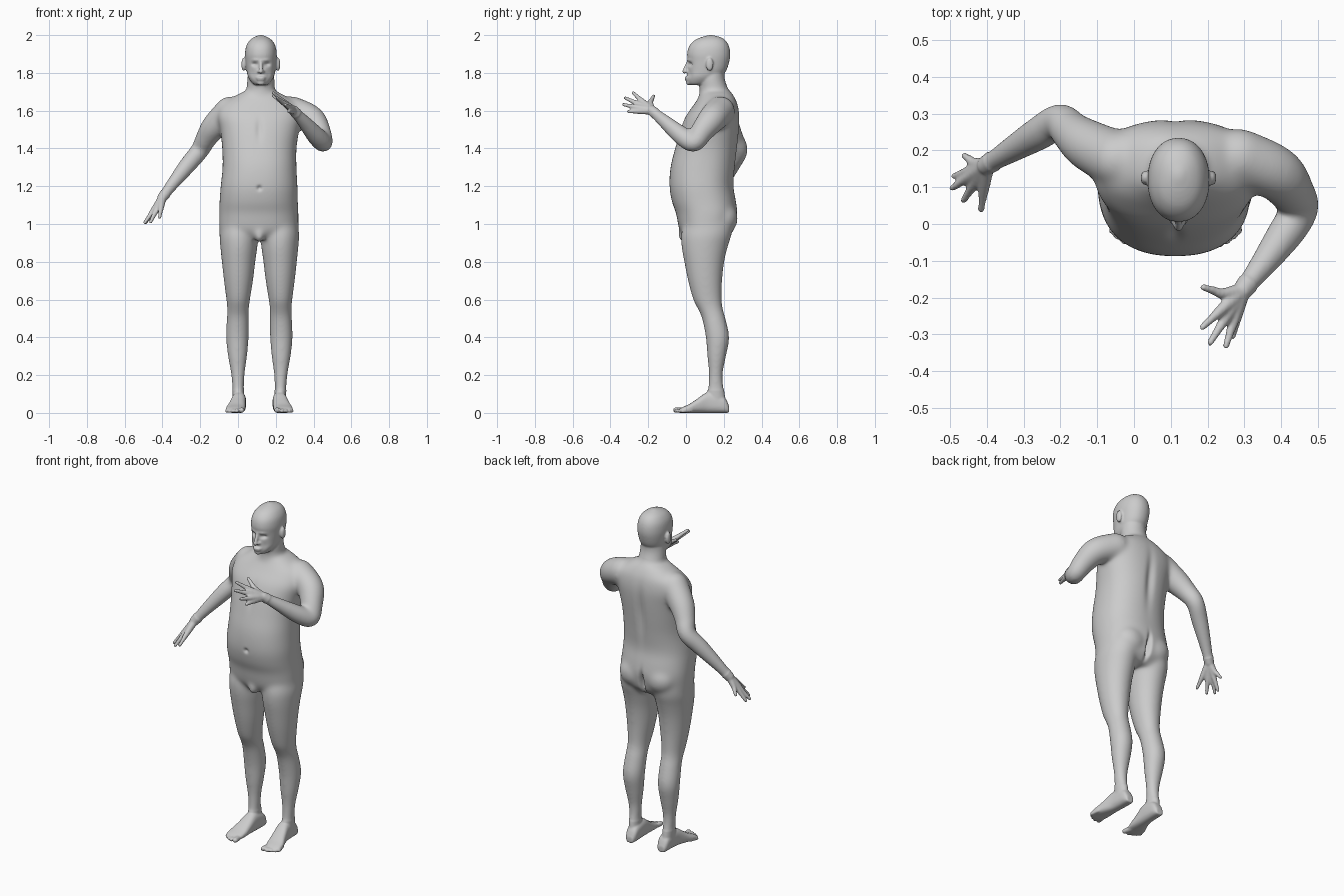
import bpy, bmesh, math
from mathutils import Vector, Matrix

bm = bmesh.new()
MID = 0.113          # body centre line in x


def spline(rows, n=5):
    """Catmull-Rom interpolation of rows of numbers."""
    out = []
    for i in range(len(rows) - 1):
        a, b, c, d = (rows[max(0, min(len(rows) - 1, i + k))] for k in (-1, 0, 1, 2))
        for s in range(n):
            t = s / n
            out.append([0.5 * (2 * q + (r - p) * t + (2 * p - 5 * q + 4 * r - u) * t * t
                               + (3 * q - p - 3 * r + u) * t ** 3)
                        for p, q, r, u in zip(a, b, c, d)])
    return out + [list(rows[-1])]


def skin(rings, power=2.0, seg=40):
    """Loft closed rings given as (centre, u axis, v axis)."""
    def sp(w):
        return math.copysign(abs(w) ** (2 / power), w)
    loops = []
    for c, u, v in rings:
        loops.append([bm.verts.new(c + u * sp(math.cos(k * math.tau / seg))
                                   + v * sp(math.sin(k * math.tau / seg))) for k in range(seg)])
    for a, b in zip(loops, loops[1:]):
        for k in range(seg):
            j = (k + 1) % seg
            bm.faces.new((a[k], a[j], b[j], b[k]))
    bm.faces.new(loops[0][::-1])
    bm.faces.new(loops[-1])


def stack(rows, power=2.0, flip=False):
    """Horizontal sections: z, x min, x max, y min, y max."""
    rings = []
    for z, x0, x1, y0, y1 in spline(rows):
        cx = (x0 + x1) / 2
        rings.append((Vector((2 * MID - cx if flip else cx, (y0 + y1) / 2, z)),
                      Vector(((x1 - x0) / 2, 0, 0)), Vector((0, (y1 - y0) / 2, 0))))
    skin(rings, power)


def ball(c, r):
    bmesh.ops.create_uvsphere(bm, u_segments=24, v_segments=16, radius=1,
                              matrix=Matrix.Translation(c) @ Matrix.Diagonal((*r, 1)))


def tube(rows, seg=24):
    """Round limb through x, y, z, radius with rounded ends."""
    pts = spline(rows)
    rings = []
    for i, p in enumerate(pts):
        a, b = Vector(pts[max(0, i - 1)][:3]), Vector(pts[min(len(pts) - 1, i + 1)][:3])
        q = (b - a).to_track_quat('Z', 'Y')
        rings.append((Vector(p[:3]), q @ Vector((p[3], 0, 0)), q @ Vector((0, p[3], 0))))
    skin(rings, 2, seg)
    for p in (pts[0], pts[-1]):
        ball(p[:3], (p[3],) * 3)


# torso
stack([(.92, -.06, .286, .0, .21), (.96, -.096, .318, -.03, .25), (1.0, -.10, .32, -.042, .262),
       (1.06, -.10, .32, -.054, .272), (1.12, -.098, .317, -.075, .265), (1.2, -.092, .315, -.088, .252),
       (1.3, -.082, .31, -.082, .26), (1.4, -.084, .31, -.058, .272), (1.5, -.095, .325, -.03, .282),
       (1.57, -.11, .338, -.002, .284), (1.63, -.09, .32, .04, .275), (1.67, -.03, .265, .066, .258),
       (1.70, .025, .21, .08, .238)], 2.3)

# neck and head
stack([(1.64, .0, .24, .06, .26), (1.68, .03, .208, .068, .25), (1.72, .045, .195, .072, .222),
       (1.77, .05, .192, .07, .205), (1.82, .055, .187, .075, .205)])
stack([(1.735, .095, .149, .025, .10), (1.745, .077, .167, .012, .135), (1.775, .055, .188, .006, .18),
       (1.81, .046, .197, .010, .212), (1.86, .039, .203, .010, .229), (1.90, .037, .205, .006, .234),
       (1.94, .043, .199, .016, .228), (1.97, .060, .182, .042, .211), (1.988, .083, .159, .078, .184),
       (2.0, .112, .13, .122, .142)], 2.15)
HX = .121
tube([(HX, .012, 1.86, .008), (HX, .0, 1.83, .010), (HX, -.008, 1.808, .012)])        # nose
ball((HX, .004, 1.775), (.025, .012, .006))                                           # lips
ball((HX, .005, 1.764), (.022, .011, .006))
ball((HX, .014, 1.748), (.022, .014, .013))                                           # chin
for s in (-1, 1):
    ball((HX + s * .012, .005, 1.806), (.009, .010, .008))                            # nostrils
    ball((HX + s * .091, .125, 1.845), (.012, .020, .036))                            # ears

# chest, buttocks and groin
for s in (-1, 1):
    ball((MID + s * .095, .065, 1.475), (.09, .075, .07))
    ball((MID + s * .085, .19, 1.03), (.095, .085, .09))
ball((MID, -.008, .945), (.028, .036, .045))

# legs and feet, mirrored
leg = [(1.04, -.085, .10, .0, .25), (.95, -.098, .108, -.025, .243), (.88, -.094, .103, -.024, .222),
       (.8, -.086, .092, -.010, .203), (.7, -.075, .080, .010, .192), (.6, -.062, .064, .037, .19),
       (.55, -.058, .058, .062, .196), (.5, -.060, .058, .084, .21), (.4, -.064, .057, .104, .23),
       (.3, -.054, .049, .112, .213), (.2, -.037, .036, .120, .195), (.1, -.029, .032, .112, .205),
       (.04, -.028, .036, .10, .215)]
foot = [(.228, .008, .022, .036), (.205, .008, .033, .082), (.16, .007, .036, .105), (.11, .004, .038, .108),
        (.06, -.004, .044, .075), (.02, -.012, .050, .048), (-.015, -.017, .048, .032), (-.03, -.016, .042, .024)]
toes = [(.020, -.054, .0145), (-.006, -.054, .011), (-.027, -.045, .0105), (-.045, -.033, .010), (-.059, -.018, .010)]
for flip in (False, True):
    fx = (lambda x: 2 * MID - x) if flip else (lambda x: x)
    stack(leg, flip=flip)
    skin([(Vector((fx(x), y, h / 2)), Vector((w, 0, 0)), Vector((0, 0, h / 2)))
          for y, x, w, h in spline(foot)], 2.6)
    for x, y, r in toes:
        tube([(fx(x * .8 - .002), y + .045, .014, r), (fx(x), y, r, r)], 16)

# arms and hands: limb path, then thumb and finger tips
right_arm = [(-.045, .175, 1.597, .078), (-.125, .215, 1.515, .070), (-.17, .25, 1.45, .057),
             (-.202, .278, 1.39, .050), (-.26, .245, 1.32, .047), (-.34, .197, 1.22, .036), (-.40, .16, 1.14, .027)]
right_tips = [(-.46, .185, 1.055), (-.488, .130, 1.008), (-.493, .098, 1.008), (-.463, .064, 1.010), (-.415, .040, 1.035)]
left_arm = [(.285, .18, 1.597, .080), (.385, .138, 1.555, .075), (.43, .085, 1.49, .062),
            (.452, .042, 1.43, .051), (.415, -.02, 1.465, .051), (.35, -.11, 1.54, .038), (.295, -.18, 1.60, .027)]
left_tips = [(.188, -.172, 1.678), (.186, -.28, 1.695), (.207, -.322, 1.668), (.250, -.331, 1.632), (.268, -.305, 1.595)]
for arm, tips in ((right_arm, right_tips), (left_arm, left_tips)):
    tube(arm, 32)
    w = Vector(arm[-1][:3])
    for i, tip in enumerate(tips):
        t = Vector(tip)
        k = w.lerp(t, .52)
        if i == 0:
            k = k.lerp(w.lerp(Vector(tips[1]), .4), .3)
        tube([(*w, .022), (*k, .0155 if i else .015), (*k.lerp(t, .5), .0115), (*t, .009)], 16)

# fuse all parts into one skin
bmesh.ops.recalc_face_normals(bm, faces=bm.faces[:])
mesh = bpy.data.meshes.new("body")
bm.to_mesh(mesh)
bm.free()
body = bpy.data.objects.new("body", mesh)
bpy.context.collection.objects.link(body)
rem = body.modifiers.new("fuse", 'REMESH')
rem.mode = 'VOXEL'
rem.voxel_size = .0055
sm = body.modifiers.new("soften", 'SMOOTH')
sm.factor, sm.iterations = .5, 4
fused = bpy.data.meshes.new_from_object(body.evaluated_get(bpy.context.evaluated_depsgraph_get()))
body.modifiers.clear()
body.data = fused

# blend the joints, leaving face, hands and feet crisp
bm = bmesh.new()
bm.from_mesh(fused)
wrists = [Vector(right_arm[-1][:3]), Vector(left_arm[-1][:3])]
tipc = [Vector(right_tips[2]), Vector(left_tips[2])]
soft = [v for v in bm.verts if .12 < v.co.z < 1.73
        and all((v.co - p).length > .04 for p in wrists)
        and all((v.co - p).length > .19 for p in tipc)]
for _ in range(40):
    bmesh.ops.smooth_vert(bm, verts=soft, factor=.5, use_axis_x=True, use_axis_y=True, use_axis_z=True)

# sculpted hollows: centre, radii, push in y
dents = [((MID, -.09, 1.19), (.012, .05, .012), .012), ((MID, .27, 1.0), (.012, .06, .06), -.035),
         ((MID, .28, 1.42), (.025, .06, .14), -.014), ((MID, -.03, 1.5), (.018, .06, .06), .008)]
for s in (-1, 1):
    dents += [((HX + s * .033, .012, 1.846), (.017, .035, .010), .015),
              ((HX + s * .04, .02, 1.79), (.014, .035, .02), .004),
              ((HX + s * .03, .01, 1.868), (.022, .03, .007), -.004)]
for v in bm.verts:
    for c, r, push in dents:
        q = sum(((v.co[i] - c[i]) / r[i]) ** 2 for i in range(3))
        if q < 8:
            v.co.y += push * math.exp(-q)
for f in bm.faces:
    f.smooth = True
bm.to_mesh(fused)
bm.free()
